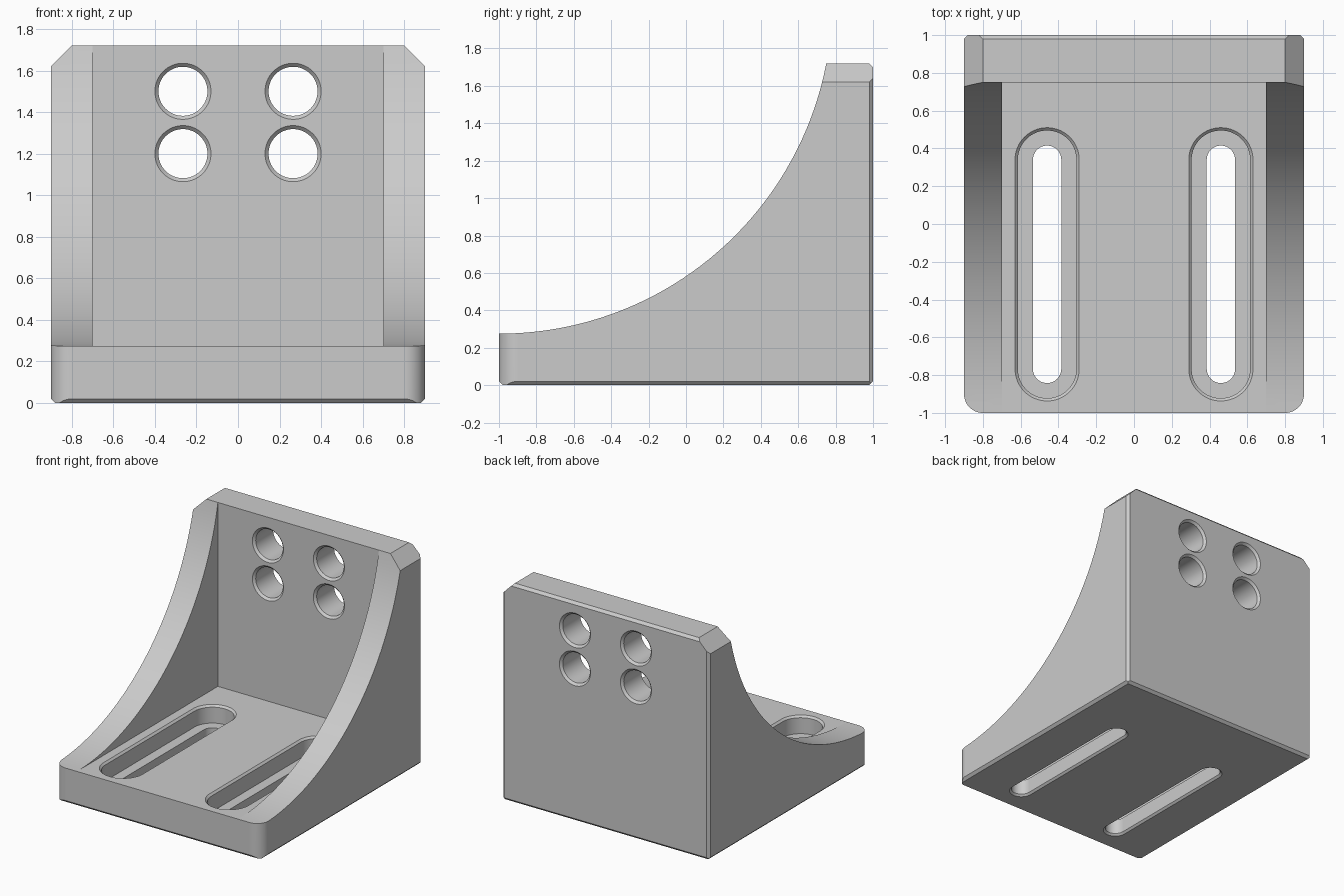
import bpy, bmesh
from math import sin, cos, pi, asin
from mathutils import Vector

cube = bpy.data.objects.get("Cube")
if cube:
    bpy.data.objects.remove(cube, do_unlink=True)

W, D, H = 0.9, 1.0, 1.72        # half width, half depth, height
FLOOR, WALL, RIB = 0.275, 0.75, 0.7
CH, CORNER = 0.02, 0.1          # edge chamfer, top corner cut / front rounding

metal = bpy.data.materials.new("plain_grey")
metal.use_nodes = True
grey = (0.6, 0.6, 0.6, 1)
metal.diffuse_color = grey
metal.node_tree.nodes["Principled BSDF"].inputs["Base Color"].default_value = grey


def loft(rings):
    """Closed solid through a stack of matching rings."""
    bm = bmesh.new()
    loops = [[bm.verts.new(p) for p in ring] for ring in rings]
    n = len(loops[0])
    for a, b in zip(loops, loops[1:]):
        for i in range(n):
            j = (i + 1) % n
            bm.faces.new((a[i], a[j], b[j], b[i]))
    bm.faces.new(loops[0])
    bm.faces.new(loops[-1])
    bmesh.ops.recalc_face_normals(bm, faces=bm.faces[:])
    return bm


def make_object(name, bm):
    mesh = bpy.data.meshes.new(name)
    bm.to_mesh(mesh)
    bm.free()
    mesh.materials.append(metal)
    obj = bpy.data.objects.new(name, mesh)
    bpy.context.collection.objects.link(obj)
    return obj


def arc(cx, cy, r, start, end, steps):
    return [(cx + r * cos(start + (end - start) * i / steps),
             cy + r * sin(start + (end - start) * i / steps)) for i in range(steps + 1)]


def chamfer(bm, normal, point):
    """Slice away everything beyond a plane and cap the cut."""
    bmesh.ops.bisect_plane(bm, geom=bm.verts[:] + bm.edges[:] + bm.faces[:], dist=1e-5,
                           plane_co=Vector(point), plane_no=Vector(normal).normalized(),
                           clear_outer=True)
    bmesh.ops.holes_fill(bm, edges=[e for e in bm.edges if e.is_boundary], sides=0)


# Solid block with rounded front corners
plan = (arc(-W + CORNER, -D + CORNER, CORNER, pi, 1.5 * pi, 16)
        + arc(W - CORNER, -D + CORNER, CORNER, 1.5 * pi, 2 * pi, 16)
        + [(W, D), (-W, D)])
block = loft([[(x, y, z) for x, y in plan] for z in (0, H)])

# Chamfered edges and clipped top corners
for s in (-1, 1):
    chamfer(block, (s, 0, -1), (s * W, 0, CH))
    chamfer(block, (0, s, -1), (0, s * D, CH))
    chamfer(block, (s, 1, 0), (s * W, D - CH, 0))
    chamfer(block, (s, 0, 1), (s * W, 0, H - CORNER))
chamfer(block, (0, 1, 1), (0, D, H - CH))
bmesh.ops.recalc_face_normals(block, faces=block.faces[:])
bracket = make_object("angle_bracket", block)
bpy.context.view_layer.objects.active = bracket


def cut(bm):
    cutter = make_object("cutter", bm)
    cutter.hide_render = True
    mod = bracket.modifiers.new("cut", 'BOOLEAN')
    mod.operation = 'DIFFERENCE'
    mod.solver = 'EXACT'
    mod.object = cutter
    bpy.ops.object.modifier_apply(modifier=mod.name)
    bpy.data.objects.remove(cutter, do_unlink=True)


# Concave sweep of the side ribs
rise, run = H - FLOOR, WALL + D
radius = (run ** 2 + rise ** 2) / (2 * rise)
sweep = arc(-D, FLOOR + radius, radius, -pi / 2, -pi / 2 + asin(run / radius), 40)
sweep = [(-1.2, FLOOR)] + sweep + [(WALL, 2), (-1.2, 2)]
cut(loft([[(x, y, z) for y, z in sweep] for x in (-1.1, 1.1)]))

# Open space between the ribs
opening = [(-1.3, FLOOR), (WALL, FLOOR), (WALL, 2.1), (-1.3, 2.1)]
cut(loft([[(x, y, z) for y, z in opening] for x in (-RIB, RIB)]))

# Four through holes in the wall, chamfered at both ends
R, E = 0.118, 0.017
hole = [(R + E + 0.01, WALL - 0.01), (R, WALL + E), (R, D - E), (R + E + 0.01, D + 0.01)]
for x in (-0.265, 0.265):
    for z in (1.2, 1.5):
        cut(loft([[(a, y, b) for a, b in arc(x, z, r, 0, 2 * pi, 64)[:-1]] for r, y in hole]))

# Two stepped slots in the base
S, B, SEAT, E = 0.075, 0.155, 0.135, 0.015
slot = [(S + E + 0.01, -0.01), (S, E), (S, SEAT), (B, SEAT),
        (B, FLOOR - E), (B + E + 0.01, FLOOR + 0.01)]
for x in (-0.46, 0.46):
    cut(loft([[(a, b, z) for a, b in arc(x, 0.34, r, 0, pi, 32) + arc(x, -0.767, r, pi, 2 * pi, 32)]
              for r, z in slot]))

# Smooth curved walls, keep planar faces flat
bpy.ops.object.select_all(action='DESELECT')
bracket.select_set(True)
bpy.ops.object.shade_smooth_by_angle(angle=0.2)
for face in bracket.data.polygons:
    if max(abs(c) for c in face.normal) > 0.99999:
        face.use_smooth = False
